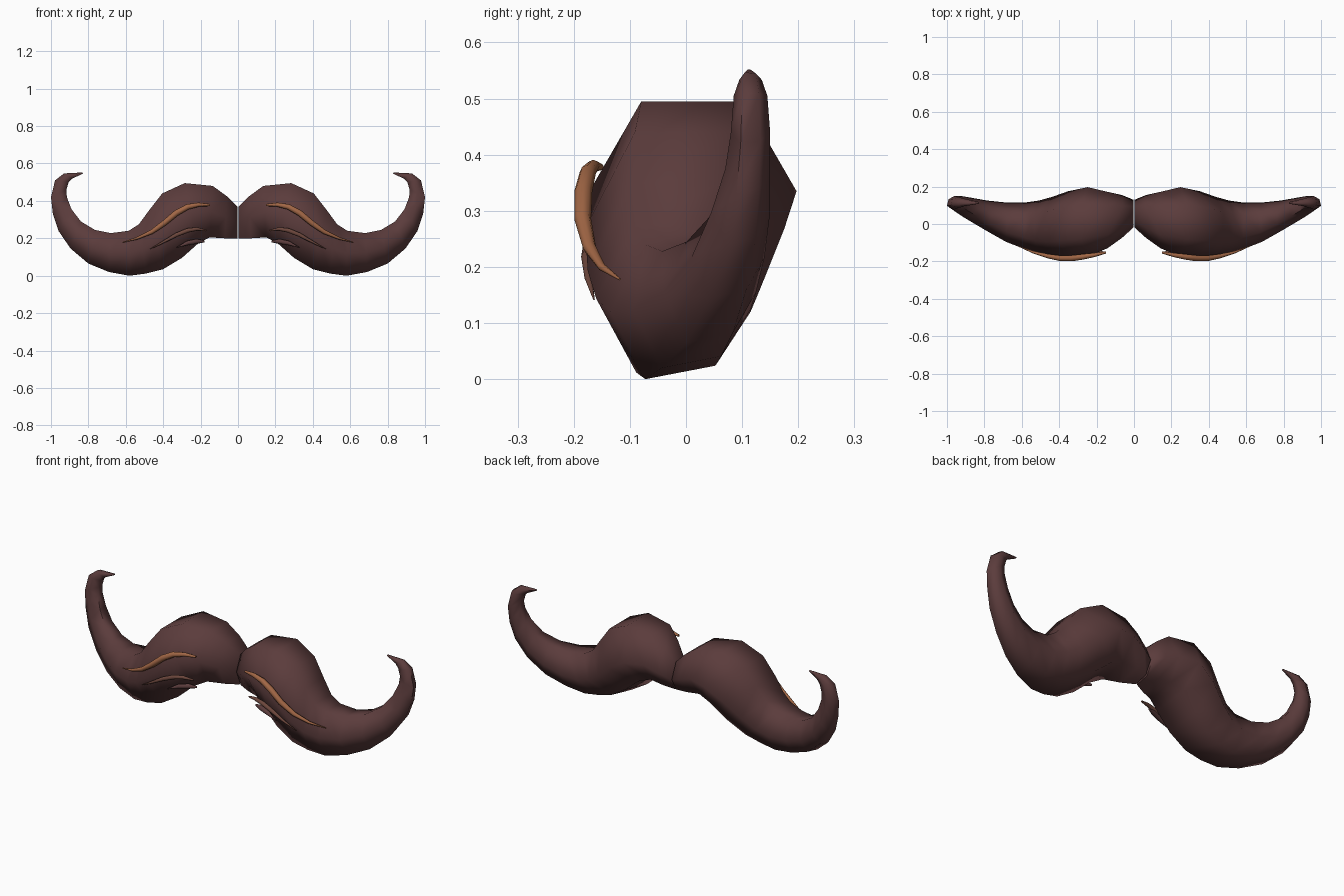
import bpy, bmesh, math
from mathutils import Vector

cube = bpy.data.objects.get("Cube")
if cube:
    bpy.data.objects.remove(cube)


def material(name, color):
    mat = bpy.data.materials.new(name)
    mat.use_nodes = True
    mat.diffuse_color = (*color, 1)
    mat.node_tree.nodes["Principled BSDF"].inputs["Base Color"].default_value = (*color, 1)
    return mat


dark_brown = material("dark brown hair", (0.105, 0.045, 0.045))
mid_brown = material("mid brown hair", (0.15, 0.062, 0.045))
copper = material("copper hair", (0.36, 0.135, 0.06))


def loft(name, rings, mat, angle):
    """Skin closed rings, cap both ends and mirror the half across x."""
    bm = bmesh.new()
    loops = [[bm.verts.new(p) for p in ring] for ring in rings]
    n = len(loops[0])
    for a, b in zip(loops, loops[1:]):
        for i in range(n):
            j = (i + 1) % n
            bm.faces.new((a[i], a[j], b[j], b[i]))
    bm.faces.new(loops[0])
    bm.faces.new(loops[-1])
    bmesh.ops.recalc_face_normals(bm, faces=bm.faces)
    mesh = bpy.data.meshes.new(name)
    bm.to_mesh(mesh)
    bm.free()
    mesh.materials.append(mat)
    obj = bpy.data.objects.new(name, mesh)
    bpy.context.collection.objects.link(obj)
    bpy.ops.object.select_all(action="DESELECT")
    obj.select_set(True)
    bpy.context.view_layer.objects.active = obj
    bpy.ops.object.shade_smooth_by_angle(angle=math.radians(angle))
    mirror = obj.modifiers.new("Mirror", "MIRROR")
    mirror.use_mirror_merge = False
    return obj


def hex_section(tx, tz, bx, bz, front, back):
    """Six-sided section between an upper and a lower outline point."""
    top, bottom = Vector((tx, 0, tz)), Vector((bx, 0, bz))
    up = (top - bottom) / 2
    mid = (top + bottom) / 2 + Vector((0, (front + back) / 2, 0))
    ring = []
    for i in range(6):
        a = math.radians(60 * i)
        lift = math.sin(a) / math.sin(math.radians(60))
        if i == 5:
            lift *= 0.8  # lower back edge sits a little higher
        ring.append(mid + up * lift + Vector((0, math.cos(a) * (back - front) / 2, 0)))
    return ring


# Main body: upper outline x, z; lower outline x, z; front y, back y
SECTIONS = [
    (0.004, 0.37, 0.004, 0.20, -0.02, 0.13),
    (0.06, 0.425, 0.07, 0.20, -0.075, 0.155),
    (0.135, 0.48, 0.15, 0.205, -0.13, 0.172),
    (0.285, 0.495, 0.21, 0.175, -0.172, 0.197),
    (0.405, 0.44, 0.30, 0.095, -0.18, 0.175),
    (0.475, 0.35, 0.40, 0.035, -0.175, 0.145),
    (0.53, 0.275, 0.49, 0.012, -0.16, 0.125),
    (0.585, 0.24, 0.58, 0.0, -0.135, 0.115),
    (0.68, 0.228, 0.69, 0.02, -0.095, 0.115),
    (0.765, 0.245, 0.80, 0.065, -0.04, 0.125),
    (0.84, 0.29, 0.895, 0.145, 0.01, 0.14),
    (0.89, 0.355, 0.96, 0.24, 0.045, 0.15),
    (0.915, 0.42, 0.99, 0.33, 0.07, 0.15),
    (0.918, 0.46, 1.0, 0.42, 0.08, 0.15),
    (0.905, 0.50, 0.978, 0.51, 0.085, 0.145),
    (0.885, 0.52, 0.93, 0.547, 0.095, 0.135),
    (0.83, 0.545, 0.832, 0.552, 0.108, 0.118),
]
loft("moustache_halves", [hex_section(*s) for s in SECTIONS], dark_brown, 75)


def strand(name, points, radius, mat):
    """Thin hair strand along a path, tapered towards both ends."""
    pts = [Vector(p) for p in points]
    last = len(pts) - 1
    rings = []
    for k, p in enumerate(pts):
        t = (pts[min(k + 1, last)] - pts[max(k - 1, 0)]).normalized()
        side = t.cross(Vector((0, 1, 0))).normalized()
        out = side.cross(t)
        r = radius * max(0.12, math.sin(math.pi * (0.12 + 0.86 * k / last)))
        rings.append([p + (side * math.cos(a) + out * math.sin(a)) * r
                      for a in (math.tau * i / 8 for i in range(8))])
    return loft(name, rings, mat, 60)


# Raised strands on the front
strand("upper_strands", [
    (0.15, -0.152, 0.378), (0.21, -0.165, 0.38), (0.27, -0.175, 0.368),
    (0.33, -0.183, 0.335), (0.39, -0.184, 0.285), (0.46, -0.172, 0.235),
    (0.54, -0.15, 0.2), (0.62, -0.118, 0.178)], 0.016, copper)
strand("lower_strands", [
    (0.17, -0.145, 0.242), (0.22, -0.162, 0.25), (0.27, -0.171, 0.242),
    (0.33, -0.176, 0.218), (0.4, -0.174, 0.18), (0.47, -0.164, 0.142)], 0.012, mid_brown)
strand("under_tufts", [
    (0.18, -0.1, 0.183), (0.22, -0.115, 0.184),
    (0.27, -0.13, 0.175), (0.33, -0.14, 0.15)], 0.014, dark_brown)
